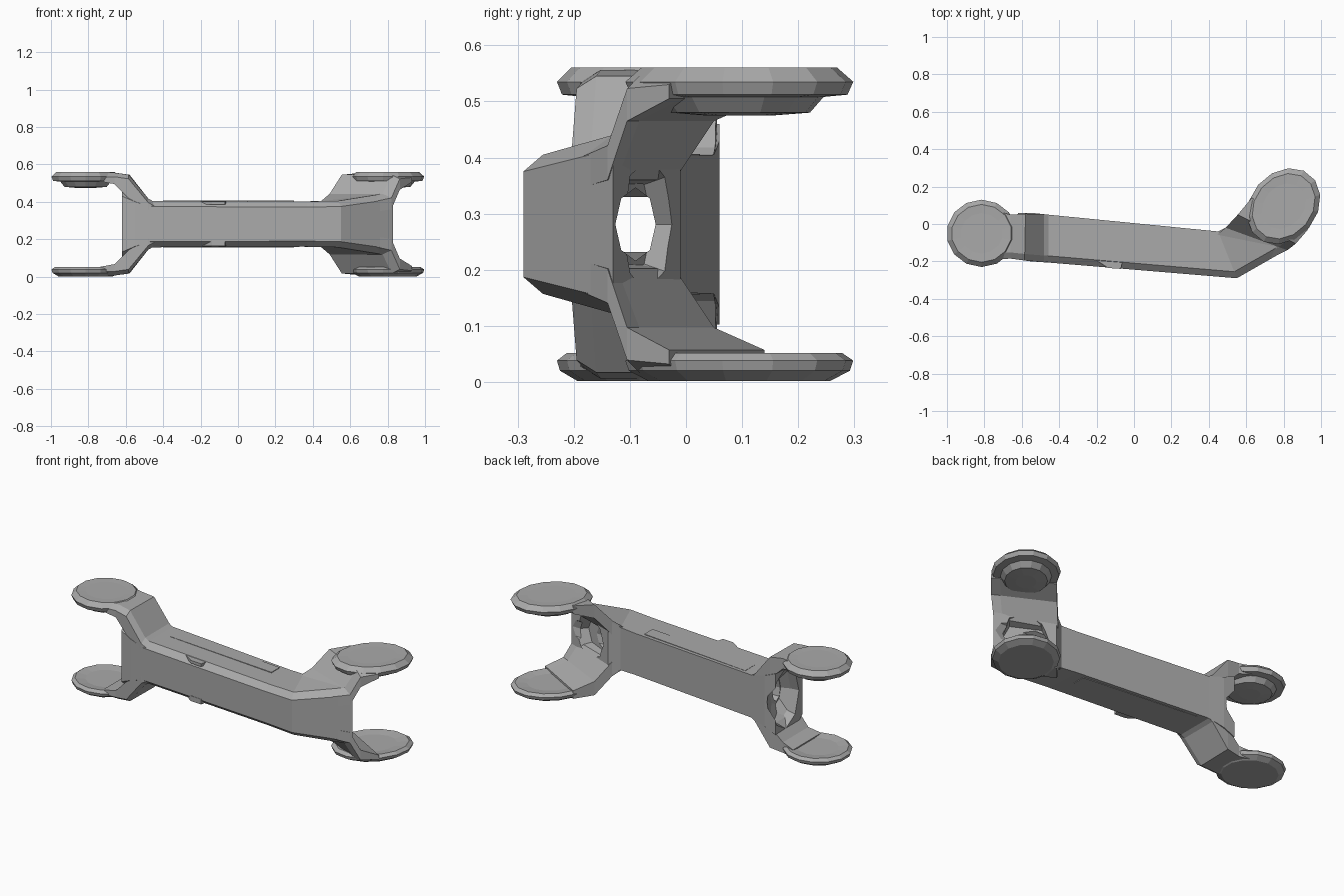
import bpy, bmesh, math
from mathutils import Vector, Matrix

cube = bpy.data.objects.get("Cube")
if cube:
    bpy.data.objects.remove(cube)

MID = 0.281  # height of the horizontal mirror plane

grey = bpy.data.materials.new("metal_grey")
grey.use_nodes = True
grey.diffuse_color = (0.4, 0.4, 0.4, 1)
grey.node_tree.nodes["Principled BSDF"].inputs["Base Color"].default_value = (0.4, 0.4, 0.4, 1)


def finish(name, bm):
    bmesh.ops.recalc_face_normals(bm, faces=bm.faces)
    mesh = bpy.data.meshes.new(name)
    bm.to_mesh(mesh)
    bm.free()
    obj = bpy.data.objects.new(name, mesh)
    mesh.materials.append(grey)
    bpy.context.collection.objects.link(obj)
    return obj


def loft(name, rings):
    """Skin a list of equal-length rings and cap both ends."""
    bm = bmesh.new()
    loops = [[bm.verts.new(p) for p in ring] for ring in rings]
    n = len(loops[0])
    for a, b in zip(loops, loops[1:]):
        for i in range(n):
            j = (i + 1) % n
            bm.faces.new((a[i], a[j], b[j], b[i]))
    bm.faces.new(loops[0])
    bm.faces.new(loops[-1])
    return finish(name, bm)


def section(bx, by, fx, fy, low, high, cut_low, cut_high):
    """Upright slice from a back point to a front point, chamfered at the front."""
    back, front = Vector((bx, by, 0)), Vector((fx, fy, 0))
    inner = back.lerp(front, 0.86)
    z = lambda p, h: (p.x, p.y, h)
    return [z(back, low), z(back, high), z(inner, high), z(front, high - cut_high),
            z(front, low + cut_low), z(inner, low)]


def flip(ring):
    return [(x, y, 2 * MID - z) for x, y, z in ring]


def cut(target, cutter):
    cutter.hide_render = True
    mod = target.modifiers.new(cutter.name, 'BOOLEAN')
    mod.operation = 'DIFFERENCE'
    mod.solver = 'EXACT'
    mod.object = cutter
    cutter.display_type = 'WIRE'
    cutter.hide_set(True)


# Beam with a bent right-hand end: back x, y, front x, y, top height
beam_stations = [
    (-0.62, 0.06, -0.62, -0.19, 0.46),
    (-0.55, 0.06, -0.55, -0.20, 0.43),
    (-0.46, 0.05, -0.47, -0.205, 0.405),
    (0.35, -0.03, 0.37, -0.275, 0.402),
    (0.45, -0.04, 0.55, -0.29, 0.405),
    (0.51, -0.01, 0.83, -0.13, 0.445),
]
beam = loft("hollow_beam", [section(*s[:4], 2 * MID - s[4], s[4], 0.03, 0.03)
                            for s in beam_stations])

# Wire passage through the beam, widened where it opens into each fork
oval = [(math.cos(math.tau * i / 8), math.sin(math.tau * i / 8)) for i in range(8)]
passage = loft("passage_cutter", [[(x, -0.09 + 0.036 * c, MID + 0.065 * s) for c, s in oval]
                                  for x in (-0.8, 0.9)])
left_mouth = loft("left_mouth_cutter", [
    [(x, cy + ry * c, MID + rz * s) for c, s in oval]
    for x, cy, ry, rz in ((-0.66, -0.03, 0.13, 0.19), (-0.57, -0.04, 0.11, 0.16),
                          (-0.52, -0.08, 0.05, 0.08))])
right_mouth = loft("right_mouth_cutter", [
    [(x + 0.11 * c, y - 0.05 * c + 0.01, MID + h * s) for c, s in oval]
    for x, y, h in ((0.70, -0.04, 0.14), (0.63, -0.12, 0.10))])
for cutter in (passage, left_mouth, right_mouth):
    cut(beam, cutter)

# Fork arms: back x, y, front x, y, underside, top
left_arm = [
    (-0.45, 0.048, -0.45, -0.203, 0.33, 0.401),
    (-0.48, 0.052, -0.48, -0.205, 0.36, 0.418),
    (-0.58, 0.055, -0.585, -0.195, 0.42, 0.545),
    (-0.66, 0.05, -0.66, -0.185, 0.495, 0.556),
    (-0.74, 0.07, -0.74, -0.19, 0.51, 0.556),
]
right_arm = [
    (0.44, -0.06, 0.62, -0.24, 0.33, 0.40),
    (0.49, -0.02, 0.82, -0.14, 0.36, 0.443),
    (0.555, 0.05, 0.865, -0.105, 0.465, 0.545),
    (0.63, 0.14, 0.93, -0.03, 0.505, 0.552),
]
for side, arm in (("left", left_arm), ("right", right_arm)):
    rings = [section(*s, 0.0, 0.022) for s in arm]
    loft(side + "_upper_arm", rings)
    loft(side + "_lower_arm", [flip(r) for r in rings])


def pad(name, centre, radii, angle, levels):
    """Faceted oval plate; levels are (scale, height)."""
    turn = Matrix.Rotation(angle, 3, 'Z')
    rings = []
    for scale, height in levels:
        ring = []
        for i in range(14):
            a = math.tau * (i + 0.5) / 14
            p = turn @ Vector((radii[0] * math.cos(a), radii[1] * math.sin(a), 0)) * scale
            ring.append((centre[0] + p.x, centre[1] + p.y, height))
        rings.append(ring)
    loft(name, rings)


# Oval joint pads; the upper ones carry a shallow boss underneath
upper = [(0.3, 0.475), (0.62, 0.48), (0.74, 0.508), (0.95, 0.512), (1.0, 0.535), (0.86, 0.56), (0.6, 0.558)]
lower = [(0.8, 0.002), (0.97, 0.02), (1.0, 0.038), (0.9, 0.052), (0.6, 0.045)]
pads = (("left", (-0.815, -0.05), (0.187, 0.18), 0.0),
        ("right", (0.80, 0.095), (0.22, 0.178), math.radians(50)))
for side, centre, radii, angle in pads:
    pad(side + "_upper_pad", centre, radii, angle, upper)
    pad(side + "_lower_pad", centre, radii, angle, lower)


def plate(name, corners, low, high):
    loft(name, [[(x, y, z) for x, y in corners] for z in (low, high)])


# Slim cover strips let into the top and bottom of the beam
strip = [(-0.40, 0.025), (0.30, -0.045), (0.30, -0.12), (-0.40, -0.06)]
plate("top_cover_strip", strip, 0.399, 0.406)
plate("bottom_cover_strip", strip, 2 * MID - 0.406, 2 * MID - 0.399)

# Small clips along the front edges
clip = [(-0.20, -0.195), (-0.06, -0.19), (-0.07, -0.24), (-0.14, -0.235)]
plate("top_clip", clip, 0.385, 0.402)
plate("bottom_clip", clip, 0.165, 0.195)
